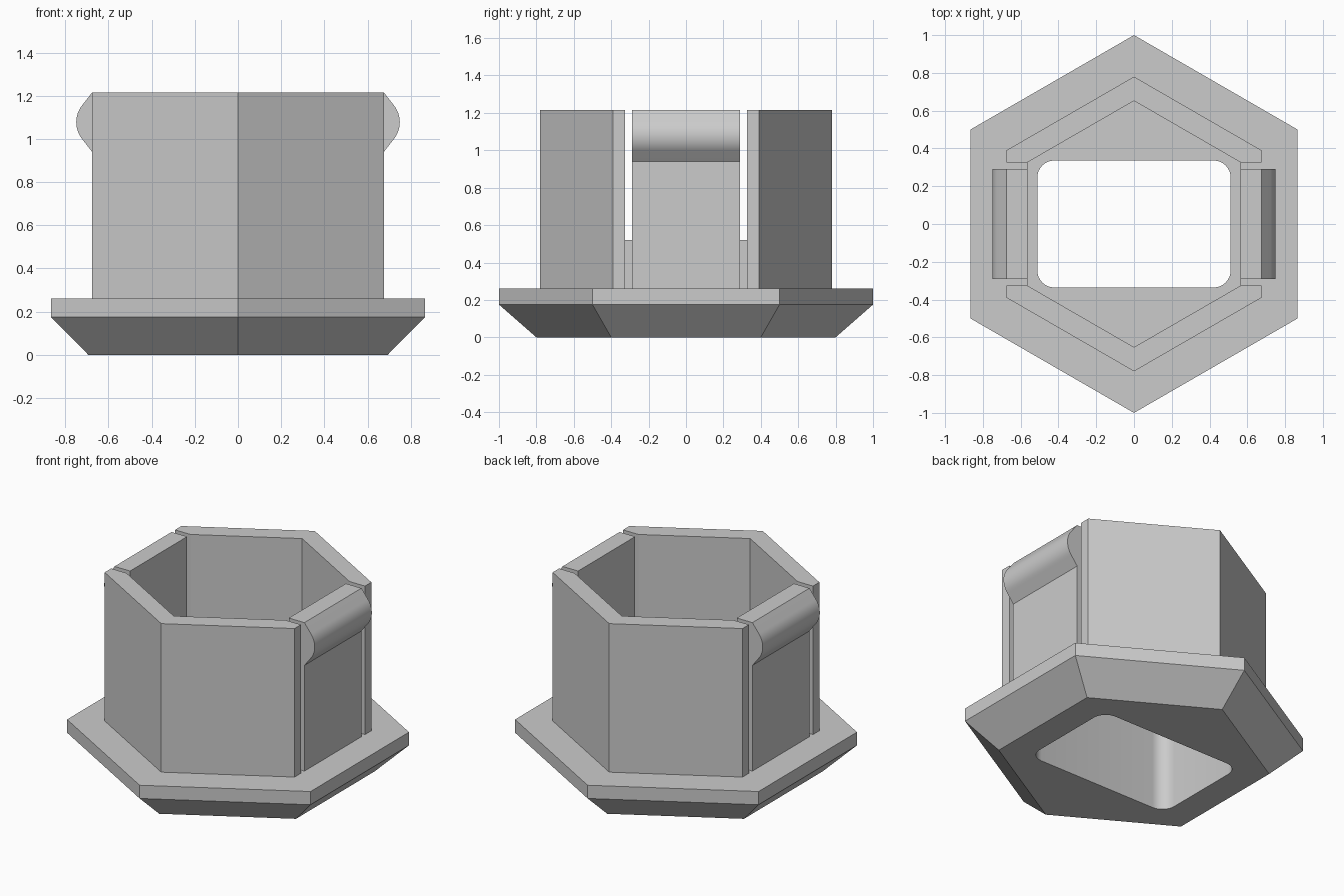
import bpy, bmesh, math
from mathutils import Vector

if "Cube" in bpy.data.objects:
    bpy.data.objects.remove(bpy.data.objects["Cube"])

grey = bpy.data.materials.new("plain grey")
grey.use_nodes = True
colour = (0.6, 0.6, 0.6, 1)
grey.diffuse_color = colour
grey.node_tree.nodes["Principled BSDF"].inputs["Base Color"].default_value = colour

FLANGE_TOP, FLOOR, TOP = 0.26, 0.52, 1.215
OUTER, INNER = 0.78, 0.652          # wall hexagon radii
FLAT = math.cos(math.radians(30))   # corner radius to flat distance


def loft(name, rings):
    """Closed solid through rings of points, capped at both ends."""
    bm = bmesh.new()
    loops = [[bm.verts.new(p) for p in ring] for ring in rings]
    n = len(loops[0])
    for a, b in zip(loops, loops[1:]):
        for i in range(n):
            j = (i + 1) % n
            bm.faces.new((a[i], a[j], b[j], b[i]))
    bm.faces.new(loops[0][::-1])
    bm.faces.new(loops[-1])
    bmesh.ops.recalc_face_normals(bm, faces=bm.faces)
    mesh = bpy.data.meshes.new(name)
    bm.to_mesh(mesh)
    bm.free()
    mesh.materials.append(grey)
    obj = bpy.data.objects.new(name, mesh)
    bpy.context.collection.objects.link(obj)
    return obj


def prism(name, outline, z0, z1):
    return loft(name, [[Vector((x, y, z)) for x, y in outline] for z in (z0, z1)])


def smooth(obj):
    bpy.ops.object.select_all(action="DESELECT")
    obj.select_set(True)
    bpy.context.view_layer.objects.active = obj
    bpy.ops.object.shade_smooth_by_angle(angle=math.radians(20))


def hexagon(r, z):
    return [Vector((r * math.sin(a), r * math.cos(a), z))
            for a in (math.radians(60 * k) for k in range(6))]


# Chamfered flange with the raised inner floor
sections = [(0.8, 0), (1, 0.175), (1, FLANGE_TOP), (INNER, FLANGE_TOP), (INNER, FLOOR)]
base = loft("flange_base", [hexagon(r, z) for r, z in sections])

# Rounded rectangular opening through the base
hx, hy, fillet = 0.512, 0.336, 0.09
hole = []
for k, (sx, sy) in enumerate([(1, 1), (-1, 1), (-1, -1), (1, -1)]):
    for s in range(9):
        a = math.radians(90 * k + 90 * s / 8)
        hole.append((sx * (hx - fillet) + fillet * math.cos(a),
                     sy * (hy - fillet) + fillet * math.sin(a)))
cutter = prism("opening_cutter", hole, -0.2, 0.8)
cutter.hide_render = True
cut = base.modifiers.new("opening", "BOOLEAN")
cut.operation = "DIFFERENCE"
cut.solver = "EXACT"
cut.object = cutter
bpy.context.view_layer.objects.active = base
bpy.ops.object.modifier_apply(modifier=cut.name)
bpy.data.objects.remove(cutter)
smooth(base)

# Front and back angled walls, ending at the slots
gap = 0.325
xo, xi = OUTER * FLAT, INNER * FLAT
for name, s in (("front_wall", -1), ("back_wall", 1)):
    right = [(xi, gap), (xo, gap), (xo, OUTER / 2)]
    left = [(-x, y) for x, y in reversed(right)]
    outline = right + [(0, OUTER)] + left + [(-xi, INNER / 2), (0, INNER), (xi, INNER / 2)]
    prism(name, [(x, s * y) for x, y in outline], FLANGE_TOP, TOP)

# Side clips with a rounded snap ridge near the top
mid, ridge_low, r, half = 1.0775, 0.94, 0.126, 0.29
cx, swing = 0.749 - r, 38.7
profile = [(xi, FLANGE_TOP), (xo, FLANGE_TOP), (xo, ridge_low)]
for k in range(17):
    a = math.radians(-swing + 2 * swing * k / 16)
    profile.append((cx + r * math.cos(a), mid + r * math.sin(a)))
profile += [(xo, TOP), (xi, TOP)]
for name, s in (("left_clip", 1), ("right_clip", -1)):
    clip = loft(name, [[Vector((s * x, y, z)) for x, z in profile] for y in (-half, half)])
    smooth(clip)
